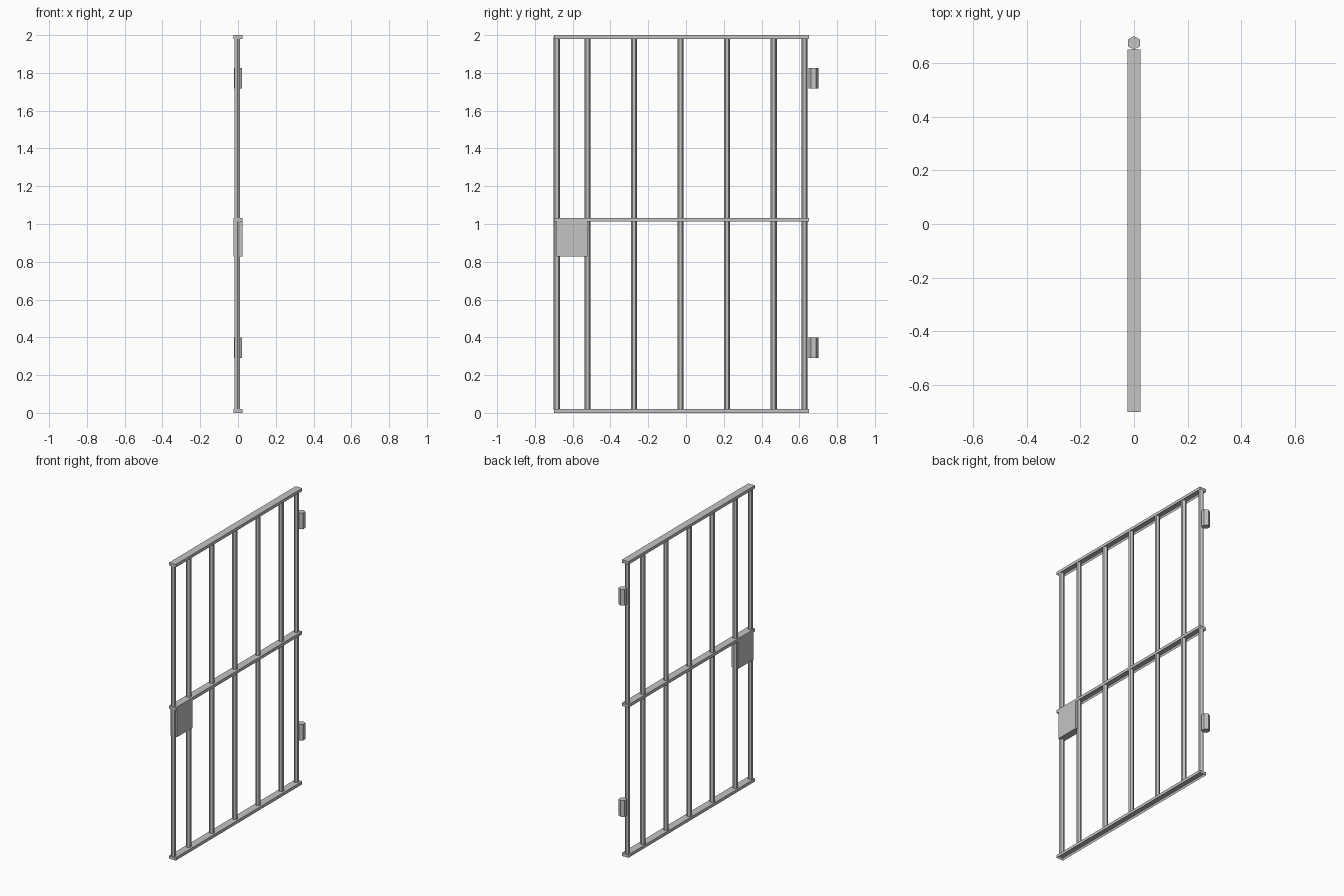
import bpy, bmesh, math
from mathutils import Matrix

if "Cube" in bpy.data.objects:
    bpy.data.objects.remove(bpy.data.objects["Cube"], do_unlink=True)

steel = bpy.data.materials.new("grey_steel")
steel.use_nodes = True
colour = (0.55, 0.55, 0.55, 1)
steel.diffuse_color = colour
steel.node_tree.nodes["Principled BSDF"].inputs["Base Color"].default_value = colour


def finish(name, bm):
    bmesh.ops.recalc_face_normals(bm, faces=bm.faces)
    mesh = bpy.data.meshes.new(name)
    bm.to_mesh(mesh)
    bm.free()
    mesh.materials.append(steel)
    obj = bpy.data.objects.new(name, mesh)
    bpy.context.scene.collection.objects.link(obj)


def box(name, y0, y1, z0, z1, width=0.05, hollow=0):
    bm = bmesh.new()
    place = Matrix.Translation((0, (y0 + y1) / 2, (z0 + z1) / 2))
    scale = Matrix.Diagonal((width, y1 - y0, z1 - z0, 1))
    bmesh.ops.create_cube(bm, size=1, matrix=place @ scale)
    if hollow:
        # recess the underside into a shallow channel
        bm.normal_update()
        under = [f for f in bm.faces if f.normal.z < -0.9]
        bmesh.ops.inset_region(bm, faces=under, thickness=0.005)
        bmesh.ops.translate(bm, verts=under[0].verts, vec=(0, 0, hollow))
    finish(name, bm)


def hex_rod(name, x, y, z0, z1, radius):
    # six-sided rod with corners pointing along y
    bm = bmesh.new()
    place = Matrix.Translation((x, y, (z0 + z1) / 2)) @ Matrix.Rotation(math.pi / 2, 4, "Z")
    bmesh.ops.create_cone(bm, cap_ends=True, segments=6, radius1=radius,
                          radius2=radius, depth=z1 - z0, matrix=place)
    bm.normal_update()
    # turn so that a corner lies on the y axis
    top = max(v.co.y for v in bm.verts)
    if top < y + radius * 0.95:
        bmesh.ops.rotate(bm, verts=bm.verts, cent=(x, y, 0),
                         matrix=Matrix.Rotation(math.pi / 6, 3, "Z"))
    finish(name, bm)


# horizontal rails
for name, z in (("bottom_rail", 0), ("middle_rail", 1.013), ("top_rail", 1.98)):
    box(name, -0.70, 0.65, z, z + 0.02, hollow=0.014)

# upright bars: two end posts and five evenly spaced bars
uprights = [-0.684] + [-0.522 + 0.2465 * i for i in range(5)] + [0.628]
for i, y in enumerate(uprights):
    hex_rod(f"upright_bar_{i + 1}", -0.003, y, 0.017, 1.992, 0.0165)

# lock box under the middle rail
box("lock_box", -0.685, -0.521, 0.828, 1.02, width=0.048)

# hinge barrels
for name, z in (("lower_hinge", 0.29), ("upper_hinge", 1.717)):
    hex_rod(name, 0, 0.675, z, z + 0.109, 0.0255)
